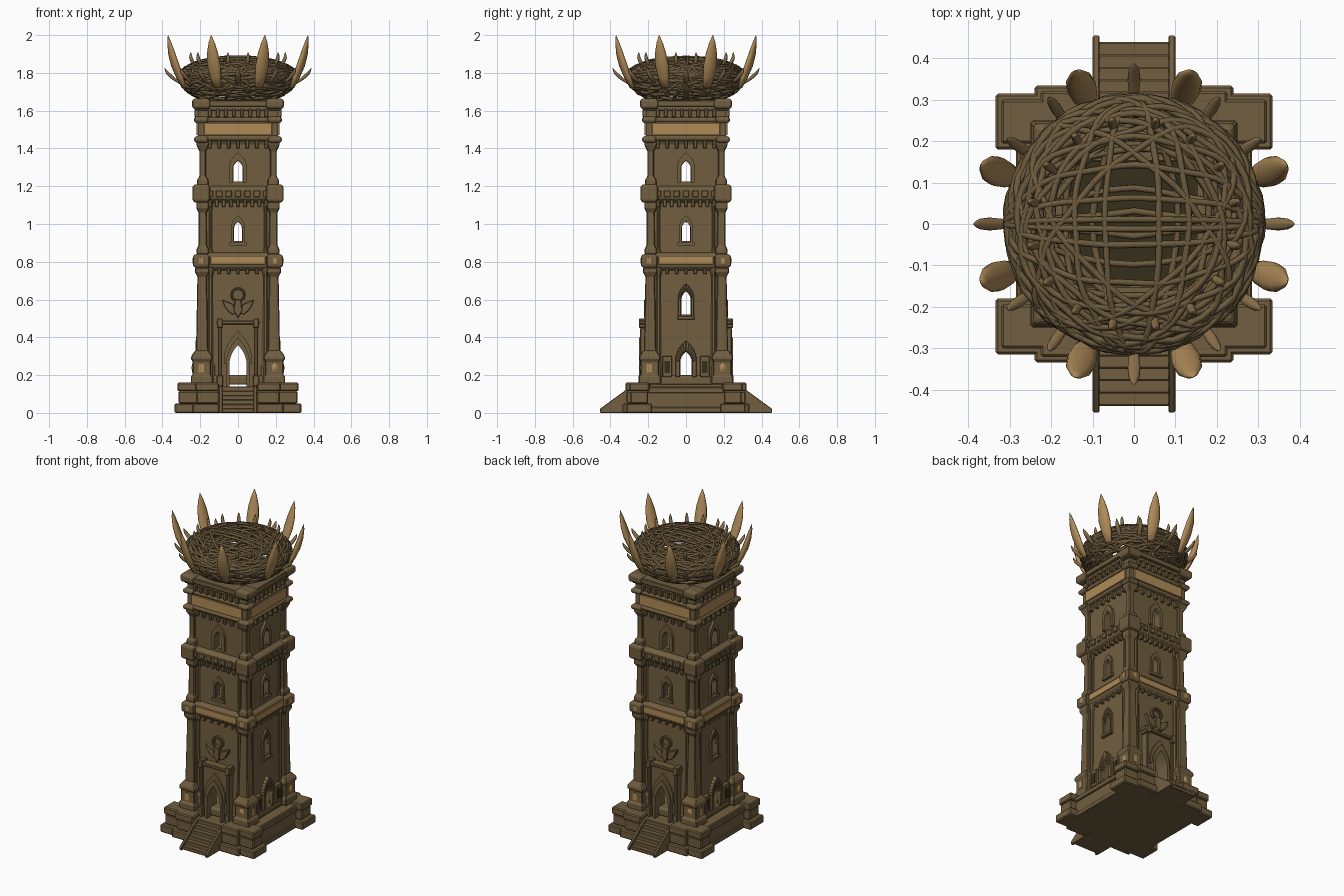
import bpy, bmesh, math, random
from mathutils import Matrix, Vector

if "Cube" in bpy.data.objects:
    bpy.data.objects.remove(bpy.data.objects["Cube"])

random.seed(4)


def material(name, rgb):
    m = bpy.data.materials.new(name)
    m.diffuse_color = (*rgb, 1)
    m.use_nodes = True
    m.node_tree.nodes["Principled BSDF"].inputs["Base Color"].default_value = m.diffuse_color
    return m


STONE = material("brown stone", (0.165, 0.112, 0.050))
GOLD = material("worn gold", (0.43, 0.26, 0.095))
TUSK = material("tusk ochre", (0.44, 0.265, 0.10))
HORN = material("dull horn", (0.25, 0.16, 0.066))
TWIG = material("twig brown", (0.150, 0.102, 0.046))
DARK = material("dark hollow", (0.035, 0.028, 0.010))
ALL, FB, LR = (0, 90, 180, 270), (0, 180), (90, 270)


def box(bm, x0, x1, y0, y1, z0, z1, mirror=False):
    size = Matrix.Diagonal((x1 - x0, y1 - y0, z1 - z0, 1))
    for s in ((1, -1) if mirror else (1,)):
        c = Matrix.Translation((s * (x0 + x1) / 2, (y0 + y1) / 2, (z0 + z1) / 2))
        bmesh.ops.create_cube(bm, size=1, matrix=c @ size)


def bridge(bm, rings):
    """Skin a list of point rings and cap both ends."""
    vs = [[bm.verts.new(p) for p in r] for r in rings]
    n = len(vs[0])
    for a, b in zip(vs, vs[1:]):
        for i in range(n):
            bm.faces.new((a[i], a[(i + 1) % n], b[(i + 1) % n], b[i]))
    bm.faces.new(vs[0][::-1])
    bm.faces.new(vs[-1])


def prism(bm, pts, y0, y1):
    bridge(bm, [[(x, y, z) for x, z in pts] for y in (y0, y1)])


def loft(bm, prof, c=0.0, cy=None, sides=4):
    """Stack of regular sections (half width, z)."""
    cy = -c if cy is None else cy
    k = 1 / math.cos(math.pi / sides)
    ang = [(i + 0.5) * 2 * math.pi / sides for i in range(sides)]
    bridge(bm, [[(c + h * k * math.cos(a), cy + h * k * math.sin(a), z) for a in ang] for h, z in prof])


def arch(w, z0, zs, za, n=6):
    """Pointed arch outline, right foot to left foot."""
    right = [(w, z0)] + [(w * (1 - (i / n) ** 2), zs + (za - zs) * i / n) for i in range(n)]
    return right + [(0, za)] + [(-x, z) for x, z in reversed(right)]


def arch_frame(bm, inner, outer, y0, y1):
    a, b = arch(*inner), arch(*outer)
    for i in range(len(a) - 1):
        prism(bm, [a[i], a[i + 1], b[i + 1], b[i]], y0, y1)


def finish(bm, name, mat, rots=(0,), bevel=0.004, smooth=False):
    bmesh.ops.recalc_face_normals(bm, faces=bm.faces)
    part, out = bpy.data.meshes.new("part"), bmesh.new()
    for a in rots:
        bm.to_mesh(part)
        part.transform(Matrix.Rotation(math.radians(a), 4, 'Z'))
        out.from_mesh(part)
    me = bpy.data.meshes.new(name)
    out.to_mesh(me)
    bpy.data.meshes.remove(part)
    me.materials.append(mat)
    for p in me.polygons:
        p.use_smooth = smooth
    ob = bpy.data.objects.new(name, me)
    bpy.context.collection.objects.link(ob)
    if bevel:
        m = ob.modifiers.new("soft edges", 'BEVEL')
        m.width, m.segments, m.limit_method = bevel, 1, 'ANGLE'
    return ob


def cut(ob, bm, rot=0):
    cutter = finish(bm, "cutter", DARK, (rot,), 0)
    cutter.hide_render = True
    m = ob.modifiers.new("opening", 'BOOLEAN')
    m.object, m.operation, m.solver = cutter, 'DIFFERENCE', 'EXACT'
    bpy.context.view_layer.objects.active = ob
    bpy.ops.object.modifier_apply(modifier=m.name)
    bpy.data.objects.remove(cutter)


def cut_arch(ob, rot, *a):
    bm = bmesh.new()
    prism(bm, arch(*a), -0.4, 0.4)
    cut(ob, bm, rot)


# base with stepped corner blocks
bm = bmesh.new()
box(bm, -0.275, 0.275, -0.265, 0.265, 0, 0.14)
box(bm, -0.285, 0.285, -0.2, 0.2, 0, 0.03)
box(bm, -0.285, 0.285, -0.2, 0.2, 0.105, 0.135)
finish(bm, "base_core", STONE)
bm = bmesh.new()
for z0, z1, d in ((0, 0.05, 0), (0.05, 0.115, 0.02), (0.115, 0.16, 0.014)):
    box(bm, 0.17, 0.335 - d, -0.315 + d, -0.18 - d, z0, z1, True)
    box(bm, 0.1, 0.24 - d, -0.335 + d, -0.19, z0, z1, True)
finish(bm, "base_corner_blocks", STONE, FB, 0.006)

# stairs front and back
bm = bmesh.new()
for i in range(6):
    box(bm, -0.09, 0.09, -0.44 + 0.03 * i, -0.25, 0, 0.14 * (i + 1) / 6)
finish(bm, "stairs", STONE, FB)
bm = bmesh.new()
for y in (0.083, -0.1):
    prism(bm, [(0.455, 0), (0.455, 0.022), (0.3, 0.135), (0.25, 0.145), (0.25, 0)], y, y + 0.017)
finish(bm, "stair_rails", STONE, (-90, 90), 0.003)

# hollow tower walls with openings cut through
bm = bmesh.new()
loft(bm, [(0.208, 0.14), (0.2, 0.3), (0.192, 0.77), (0.188, 1.12), (0.19, 1.42), (0.212, 1.46), (0.212, 1.65)])
walls = finish(bm, "tower_walls", STONE, bevel=0)
bm = bmesh.new()
box(bm, -0.155, 0.155, -0.155, 0.155, 0.05, 1.8)
cut(walls, bm)
for rot, a in ((0, (0.045, 0.1, 0.26, 0.36)), (90, (0.03, 0.2, 0.27, 0.325)), (90, (0.024, 0.52, 0.6, 0.645)),
               (0, (0.02, 0.91, 0.98, 1.012)), (90, (0.022, 0.91, 0.98, 1.012)),
               (0, (0.025, 1.225, 1.295, 1.335)), (90, (0.025, 1.225, 1.295, 1.335))):
    cut_arch(walls, rot, *a)
bm = bmesh.new()
box(bm, -0.2, 0.2, -0.2, 0.2, 1.62, 1.63)
finish(bm, "roof_floor", DARK, bevel=0)

# corner pedestals, pilasters and capitals
bm = bmesh.new()
loft(bm, [(0.058, 0.15), (0.058, 0.195), (0.048, 0.2), (0.048, 0.275), (0.056, 0.28), (0.056, 0.3), (0.035, 0.33)], 0.192)
loft(bm, [(0.033, 0.3), (0.025, 0.72), (0.038, 0.745), (0.038, 0.77)], 0.19)
loft(bm, [(0.032, 0.84), (0.032, 0.87), (0.022, 0.885), (0.021, 1.06), (0.034, 1.085), (0.034, 1.12)], 0.187)
loft(bm, [(0.03, 1.2), (0.03, 1.235), (0.018, 1.25), (0.018, 1.385), (0.034, 1.42), (0.034, 1.45)], 0.187)
finish(bm, "corner_pilasters", STONE, ALL, 0.005)
bm = bmesh.new()
for x in (-0.145, 0.145):
    loft(bm, [(0.022, 0.16), (0.022, 0.25), (0.012, 0.27), (0.011, 0.72), (0.018, 0.75), (0.018, 0.77)], x, -0.198, 8)
    loft(bm, [(0.014, 0.84), (0.008, 0.87), (0.008, 1.07), (0.014, 1.11)], x, -0.19, 8)
finish(bm, "slim_columns", STONE, ALL, 0)
bm = bmesh.new()
loft(bm, [(0.012, -0.003), (0.016, 0.0), (0.004, 0.006)], sides=6)
bmesh.ops.transform(bm, verts=bm.verts, matrix=Matrix.Translation((0.195, -0.24, 0.24)) @ Matrix.Rotation(math.pi / 2, 4, 'X') @ Matrix.Diagonal((1, 1.3, 1, 1)))
box(bm, 0.184, 0.206, -0.24, -0.236, 0.79, 0.82, True)
box(bm, -0.21, -0.18, -0.244, -0.239, 0.215, 0.26)
finish(bm, "corner_gold_studs", GOLD, ALL, 0)

# horizontal bands and cornices
bm = bmesh.new()
loft(bm, [(0.215, 0.15), (0.215, 0.19), (0.205, 0.2)])
loft(bm, [(0.2, 0.755), (0.218, 0.775), (0.218, 0.835), (0.2, 0.85)])
loft(bm, [(0.2, 1.115), (0.222, 1.135), (0.222, 1.185), (0.2, 1.2)])
loft(bm, [(0.212, 1.44), (0.224, 1.448), (0.224, 1.462), (0.212, 1.468)])
loft(bm, [(0.212, 1.538), (0.224, 1.545), (0.224, 1.56), (0.212, 1.565)])
finish(bm, "wall_bands", STONE)
bm = bmesh.new()
for z, h, r in ((0.77, 0.07, 0.044), (1.115, 0.095, 0.046), (1.43, 0.035, 0.038), (1.535, 0.035, 0.038), (1.61, 0.055, 0.048)):
    loft(bm, [(r - 0.008, z), (r, z + 0.012), (r, z + h - 0.012), (r - 0.012, z + h)], 0.195)
finish(bm, "band_corner_caps", STONE, ALL)
bm = bmesh.new()
box(bm, -0.24, 0.24, -0.24, -0.15, 1.622, 1.655)
box(bm, -0.225, 0.225, -0.225, -0.15, 1.6, 1.625)
finish(bm, "top_cornice", STONE, ALL)

# corbel teeth under the bands
bm = bmesh.new()
for z0, z1, y, n in ((1.09, 1.135, -0.212, 9), (1.4, 1.445, -0.212, 7), (1.565, 1.61, -0.23, 8), (0.735, 0.765, -0.206, 7)):
    for i in range(n):
        x = -0.15 + 0.3 * i / (n - 1)
        box(bm, x - 0.009, x + 0.009, y, -0.18, z0, z1)
finish(bm, "corbels", STONE, ALL, 0.003)
bm = bmesh.new()
for i in range(7):
    x = -0.15 + 0.05 * i
    box(bm, x - 0.017, x + 0.017, -0.23, -0.21, 1.143, 1.178)
finish(bm, "parapet_panels", STONE, ALL, 0.003)

# gold friezes
bm = bmesh.new()
box(bm, -0.145, 0.145, -0.224, -0.216, 0.785, 0.826)
box(bm, -0.18, 0.18, -0.22, -0.211, 1.47, 1.536)
finish(bm, "gold_friezes", GOLD, ALL, 0.002)

# door porch, front and back
bm = bmesh.new()
box(bm, -0.1, 0.1, -0.228, -0.18, 0.13, 0.48)
porch = finish(bm, "porch_slab", STONE, bevel=0)
cut_arch(porch, 0, 0.045, 0.1, 0.26, 0.36)
back = porch.copy()
back.name, back.rotation_euler.z = "porch_slab_back", math.pi
bpy.context.collection.objects.link(back)
bm = bmesh.new()
arch_frame(bm, (0.045, 0.14, 0.26, 0.36), (0.062, 0.14, 0.27, 0.4), -0.25, -0.21)
arch_frame(bm, (0.062, 0.26, 0.27, 0.4), (0.075, 0.26, 0.28, 0.435), -0.24, -0.21)
finish(bm, "door_arch", STONE, FB, 0)
bm = bmesh.new()
for z0, z1, d in ((0.14, 0.2, 0.008), (0.2, 0.45, 0), (0.45, 0.5, 0.006)):
    box(bm, 0.087 - d, 0.105 + d, -0.243 - d, -0.19, z0, z1, True)
box(bm, -0.115, 0.115, -0.245, -0.19, 0.468, 0.488)
finish(bm, "porch_posts", STONE, FB)

# winged ring emblem above the door
bm = bmesh.new()
for i in range(14):
    a, b = (2 * math.pi * (i + j) / 14 for j in (0, 1))
    prism(bm, [(r * math.cos(t), 0.625 + r * math.sin(t)) for r, t in ((0.027, a), (0.04, a), (0.04, b), (0.027, b))], -0.215, -0.185)
for s in (1, -1):
    prism(bm, [(s * x, z) for x, z in ((0.01, 0.53), (0.025, 0.575), (0.085, 0.6), (0.07, 0.56), (0.05, 0.535), (0.03, 0.52))], -0.215, -0.185)
prism(bm, [(0, 0.5), (0.022, 0.54), (0.016, 0.6), (-0.016, 0.6), (-0.022, 0.54)], -0.222, -0.185)
finish(bm, "door_emblem", STONE, FB, 0.003)

# side doorways, niches and window trims
bm = bmesh.new()
arch_frame(bm, (0.032, 0.19, 0.27, 0.328), (0.056, 0.19, 0.285, 0.385), -0.225, -0.19)
arch_frame(bm, (0.026, 0.51, 0.6, 0.648), (0.042, 0.51, 0.61, 0.685), -0.208, -0.185)
box(bm, -0.045, 0.045, -0.215, -0.185, 0.495, 0.512)
box(bm, 0.075, 0.125, -0.225, -0.19, 0.19, 0.3, True)
finish(bm, "side_trims", STONE, LR, 0.002)
bm = bmesh.new()
box(bm, 0.085, 0.115, -0.228, -0.222, 0.21, 0.275, True)
finish(bm, "side_niches", DARK, LR, 0)
bm = bmesh.new()
arch_frame(bm, (0.023, 0.9, 0.98, 1.014), (0.036, 0.9, 0.985, 1.045), -0.202, -0.18)
arch_frame(bm, (0.026, 1.22, 1.295, 1.338), (0.046, 1.22, 1.305, 1.38), -0.205, -0.18)
box(bm, -0.045, 0.045, -0.208, -0.18, 0.885, 0.902)
finish(bm, "upper_window_trims", STONE, ALL, 0)

# woven nest: tilted rings laid over a flattened ball
cu = bpy.data.curves.new("nest", 'CURVE')
cu.dimensions, cu.bevel_depth, cu.bevel_resolution = '3D', 0.0085, 1
for layer, phase in ((1.0, 0), (0.94, 0.2)):
    for tilt, n in ((14, 6), (28, 10), (45, 10), (62, 8), (78, 4), (90, 2)):
        if layer < 1 and tilt > 50:
            continue
        for k in range(n):
            rot = Matrix.Rotation(2 * math.pi * k / n + phase, 3, 'Z') @ Matrix.Rotation(math.radians(tilt + random.uniform(-3, 3)), 3, 'X')
            sp = cu.splines.new('POLY')
            sp.points.add(55)
            sp.use_cyclic_u = True
            for i, p in enumerate(sp.points):
                t = 2 * math.pi * i / 56
                v = rot @ Vector((math.cos(t), math.sin(t), 0))
                f = layer * (0.305 + 0.006 * math.sin(9 * t + k)) * max(math.hypot(v.x, v.y), 0.02) ** (-0.3 if v.z < 0 else 0)
                p.co = (v.x * f, v.y * f, 1.785 + v.z * (0.1 if v.z > 0 else 0.14) * layer, 1)
nest = bpy.data.objects.new("nest", cu)
bpy.context.collection.objects.link(nest)
cu.materials.append(TWIG)
bpy.context.view_layer.objects.active = nest
nest.select_set(True)
bpy.ops.object.convert(target='MESH')


def spike(bm, deg, r0, z0, r1, z1, wide, thick):
    """Leaf-shaped tusk leaning outward at one compass angle."""
    rings = []
    rot = Matrix.Rotation(math.radians(deg), 3, 'Z')
    for s, w in ((0, 0.55), (0.2, 0.85), (0.42, 1), (0.65, 0.85), (0.85, 0.48), (1, 0.04)):
        c = Vector((r0 + (r1 - r0) * s + 0.012 * math.sin(math.pi * s), 0, z0 + (z1 - z0) * s))
        rings.append([rot @ (c + Vector((thick * w * math.cos(a), wide * w * math.sin(a), 0))) for a in (i * math.pi / 5 for i in range(10))])
    bridge(bm, rings)


# large tusks and smaller horns around the nest
bm = bmesh.new()
for q in ALL:
    for d in (21, 69):
        spike(bm, q + d, 0.305, 1.72, 0.397, 2.0, 0.037, 0.02)
finish(bm, "large_tusks", TUSK, bevel=0, smooth=True)
bm = bmesh.new()
for q in ALL:
    spike(bm, q, 0.3, 1.74, 0.388, 1.825, 0.016, 0.014)
    for d in (34, 56):
        spike(bm, q + d, 0.29, 1.74, 0.37, 1.83, 0.014, 0.013)
    for d in (12, 34, 56, 78):
        spike(bm, q + d, 0.225, 1.83, 0.255, 1.91, 0.011, 0.011)
finish(bm, "small_horns", HORN, bevel=0, smooth=True)
